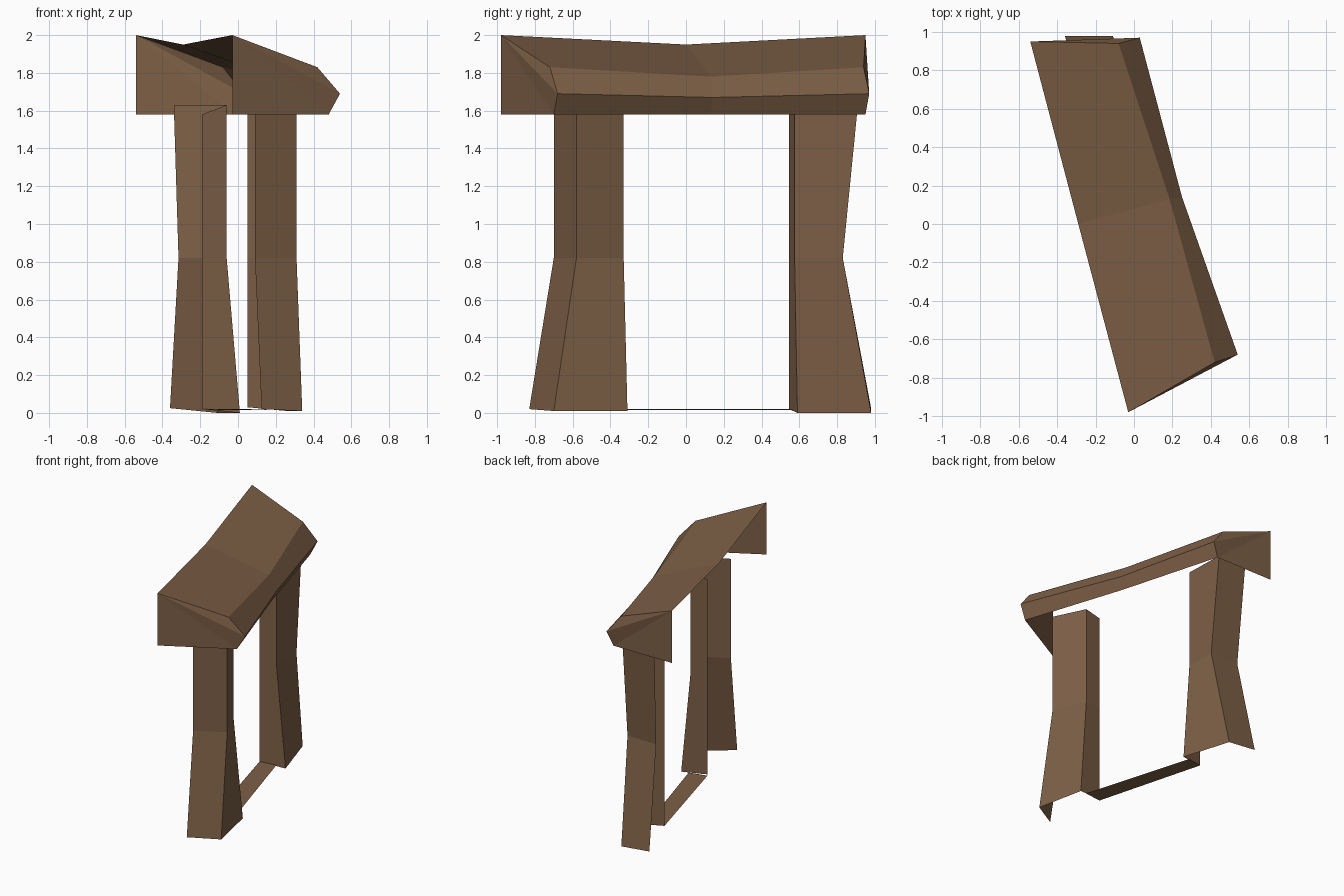
import bpy

# One flat brown for the whole frame
wood = bpy.data.materials.new("brown wood")
wood.diffuse_color = (0.205, 0.115, 0.061, 1)


def shell(name, sections, caps=()):
    """Open sheet lofted through equal-length sections; caps add end corners."""
    n = len(sections[0])
    verts = [p for s in sections for p in s]
    faces = []
    for r in range(len(sections) - 1):
        for i in range(n - 1):
            a, b = r * n + i, (r + 1) * n + i
            faces.append((a, b, b + 1, a + 1))
    for row, corner, flip in caps:          # fan from the section's first point
        ring = [row * n + i for i in range(n)] + [len(verts)]
        verts.append(corner)
        for i in range(1, n):
            tri = (ring[0], ring[i], ring[i + 1])
            faces.append(tri[::-1] if flip else tri)
    mesh = bpy.data.meshes.new(name)
    mesh.from_pydata(verts, [], faces)
    mesh.materials.append(wood)
    obj = bpy.data.objects.new(name, mesh)
    bpy.context.collection.objects.link(obj)
    return obj


# Lintel: sagging top, chamfered right side, closed ends, open left and bottom
shell("lintel", [
    [(-0.03, -0.98, 2.0), (0.42, -0.72, 1.83), (0.54, -0.68, 1.69), (0.48, -0.70, 1.58)],
    [(-0.29, 0.0, 1.95), (0.185, 0.13, 1.78), (0.25, 0.14, 1.67), (0.21, 0.13, 1.58)],
    [(-0.54, 0.95, 2.0), (-0.08, 0.94, 1.83), (0.03, 0.97, 1.69), (-0.02, 0.95, 1.58)],
][::-1], caps=[(2, (-0.03, -0.98, 1.58), True), (0, (-0.54, 0.95, 1.58), False)])

# Posts: three-sided, open to the left, pinched at mid height
shell("front_post", [
    [(0.125, -0.83, 0.02), (0.34, -0.70, 0.01), (0.26, -0.31, 0.01), (0.05, -0.345, 0.03)],
    [(0.09, -0.70, 0.82), (0.31, -0.58, 0.82), (0.19, -0.33, 0.82), (0.05, -0.345, 0.82)],
    [(0.09, -0.70, 1.62), (0.31, -0.58, 1.62), (0.19, -0.33, 1.62), (0.05, -0.345, 1.60)],
][::-1])
shell("back_post", [
    [(-0.19, 0.545, 0.02), (0.01, 0.59, 0.0), (-0.11, 0.98, 0.0), (-0.36, 0.98, 0.025)],
    [(-0.19, 0.545, 0.82), (-0.06, 0.575, 0.82), (-0.06, 0.83, 0.82), (-0.315, 0.83, 0.82)],
    [(-0.19, 0.545, 1.58), (-0.06, 0.575, 1.63), (-0.07, 0.91, 1.63), (-0.34, 0.89, 1.63)],
][::-1])

# Threshold strip on the ground between the posts
shell("threshold", [
    [(-0.19, 0.545, 0.02), (-0.06, 0.575, 0.015)],
    [(0.05, -0.345, 0.02), (0.20, -0.32, 0.015)],
])
